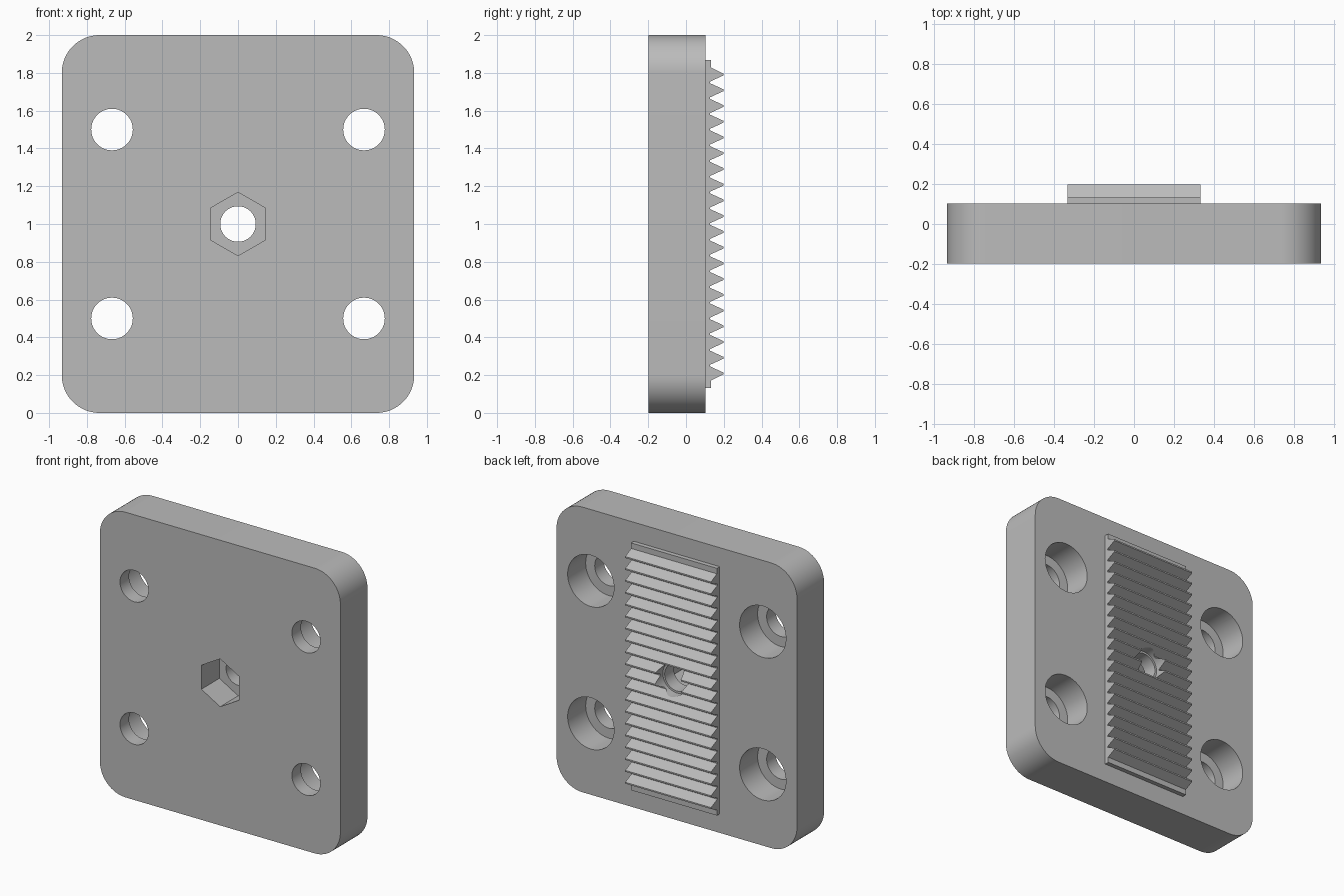
import bpy, bmesh
from math import sin, cos, pi, radians
from mathutils import Vector

if "Cube" in bpy.data.objects:
    bpy.data.objects.remove(bpy.data.objects["Cube"], do_unlink=True)

grey = bpy.data.materials.new("plain_grey")
grey.use_nodes = True
grey.diffuse_color = (0.5, 0.5, 0.5, 1)
grey.node_tree.nodes["Principled BSDF"].inputs["Base Color"].default_value = (0.5, 0.5, 0.5, 1)

FRONT, BACK, TIP = -0.198, 0.102, 0.198
MID = 1.0


def prism(name, points, sweep):
    """Extrude a closed outline of 3D points along the sweep vector."""
    bm = bmesh.new()
    face = bm.faces.new([bm.verts.new(p) for p in points])
    new = bmesh.ops.extrude_face_region(bm, geom=[face])["geom"]
    bmesh.ops.translate(bm, vec=Vector(sweep),
                        verts=[v for v in new if isinstance(v, bmesh.types.BMVert)])
    bmesh.ops.recalc_face_normals(bm, faces=bm.faces)
    mesh = bpy.data.meshes.new(name)
    bm.to_mesh(mesh)
    bm.free()
    mesh.materials.append(grey)
    obj = bpy.data.objects.new(name, mesh)
    bpy.context.collection.objects.link(obj)
    return obj


def arc(x, z, r, start, end, steps, y):
    angles = [start + (end - start) * i / steps for i in range(steps + 1)]
    return [(x + r * cos(a), y, z + r * sin(a)) for a in angles]


def drill(target, x, z, r, y0, y1, sides=64):
    """Cut a round or many-sided hole from y0 to y1."""
    outline = arc(x, z, r, pi / 2, pi * 5 / 2, sides, y0)[:-1]
    cutter = prism("hole_cutter", outline, (0, y1 - y0, 0))
    cutter.hide_render = True
    mod = target.modifiers.new("hole", "BOOLEAN")
    mod.operation = "DIFFERENCE"
    mod.solver = "EXACT"
    mod.object = cutter
    bpy.context.view_layer.objects.active = target
    bpy.ops.object.modifier_apply(modifier=mod.name)
    bpy.data.objects.remove(cutter, do_unlink=True)


def smooth(obj):
    bpy.ops.object.select_all(action="DESELECT")
    obj.select_set(True)
    bpy.context.view_layer.objects.active = obj
    bpy.ops.object.shade_smooth_by_angle(angle=radians(20))


# Mounting plate with rounded corners
HALF_W, R = 0.933, 0.2
outline = []
for i, (sx, sz) in enumerate([(1, 1), (-1, 1), (-1, -1), (1, -1)]):
    outline += arc(sx * (HALF_W - R), MID + sz * (MID - R), R,
                   i * pi / 2, (i + 1) * pi / 2, 16, FRONT)
plate = prism("mounting_plate", outline, (0, BACK - FRONT, 0))

# Counterbored screw holes, larger on the back
for x in (-0.667, 0.667):
    for z in (0.5, 1.5):
        drill(plate, x, z, 0.11, FRONT - 0.1, BACK + 0.1)
        drill(plate, x, z, 0.18, FRONT + 0.1, BACK + 0.1)

# Central bolt hole with a hexagonal nut pocket on the front
drill(plate, 0, MID, 0.094, FRONT - 0.1, BACK + 0.1)
drill(plate, 0, MID, 0.168, FRONT - 0.1, FRONT + 0.2, sides=6)
smooth(plate)

# Toothed rack on the back
PITCH, TEETH, HALF_H, LEDGE, VALLEY = 0.0833, 20, 0.867, 0.133, 0.128
profile = [(BACK - 0.002, MID - HALF_H), (LEDGE, MID - HALF_H)]
for i in range(TEETH):
    z = MID + (i - (TEETH - 1) / 2) * PITCH
    low = LEDGE if i == 0 else VALLEY
    high = LEDGE if i == TEETH - 1 else VALLEY
    profile += [(low, z - 0.037), (TIP, z - 0.005), (TIP, z + 0.005), (high, z + 0.037)]
profile += [(LEDGE, MID + HALF_H), (BACK - 0.002, MID + HALF_H)]
rack = prism("toothed_rack", [(-0.333, y, z) for y, z in profile], (0.666, 0, 0))
drill(rack, 0, MID, 0.108, 0, TIP + 0.1)
smooth(rack)
